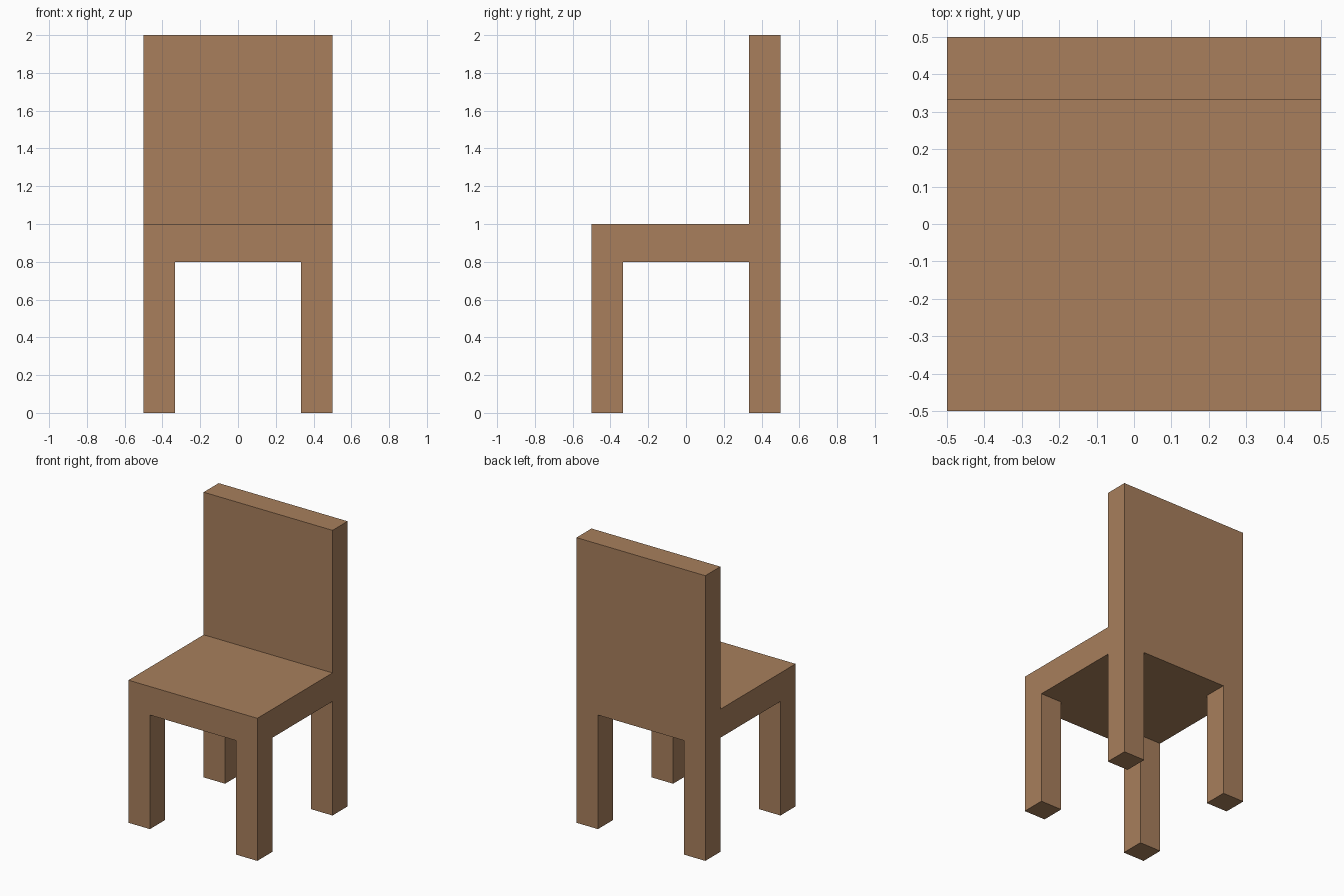
import bpy, bmesh, math
from mathutils import Vector

if "Cube" in bpy.data.objects:
    bpy.data.objects.remove(bpy.data.objects["Cube"])

SIZE, LEG = 1.0, 1 / 6            # seat width, leg and backrest thickness
SEAT_LOW, SEAT_TOP, TOP = 0.8, 1.0, 2.0
INNER = SIZE / 2 - LEG

wood = bpy.data.materials.new("brown wood")
wood.diffuse_color = (0.392, 0.212, 0.107, 1)
wood.use_nodes = True
wood.node_tree.nodes["Principled BSDF"].inputs["Base Color"].default_value = wood.diffuse_color


def extrude(bm, faces, dz):
    """Extrude a face region vertically."""
    res = bmesh.ops.extrude_face_region(bm, geom=faces)
    verts = [g for g in res["geom"] if isinstance(g, bmesh.types.BMVert)]
    bmesh.ops.translate(bm, verts=verts, vec=Vector((0, 0, dz)))
    return [g for g in res["geom"] if isinstance(g, bmesh.types.BMFace)]


bm = bmesh.new()

# Seat: 3 x 3 panel divided at the leg lines, thickened upwards
lines = (-SIZE / 2, -INNER, INNER, SIZE / 2)
grid = [[bm.verts.new((x, y, SEAT_LOW)) for x in lines] for y in lines]
under = [bm.faces.new((grid[j][i], grid[j + 1][i], grid[j + 1][i + 1], grid[j][i + 1]))
         for j in range(3) for i in range(3)]
upper = extrude(bm, under, SEAT_TOP - SEAT_LOW)

# Backrest: rear row of the seat pulled up
extrude(bm, [f for f in upper if f.calc_center_median().y > INNER], TOP - SEAT_TOP)

# Legs: the four corner faces pulled down
for f in [f for f in under if f.is_valid]:
    c = f.calc_center_median()
    if abs(c.x) > INNER and abs(c.y) > INNER:
        extrude(bm, [f], -SEAT_LOW)

# Merge coplanar faces so the chair reads as one solid piece
bmesh.ops.recalc_face_normals(bm, faces=bm.faces[:])
bmesh.ops.dissolve_limit(bm, angle_limit=math.radians(1),
                         verts=bm.verts[:], edges=bm.edges[:])

mesh = bpy.data.meshes.new("chair")
bm.to_mesh(mesh)
bm.free()
mesh.materials.append(wood)
bpy.context.collection.objects.link(bpy.data.objects.new("chair", mesh))
